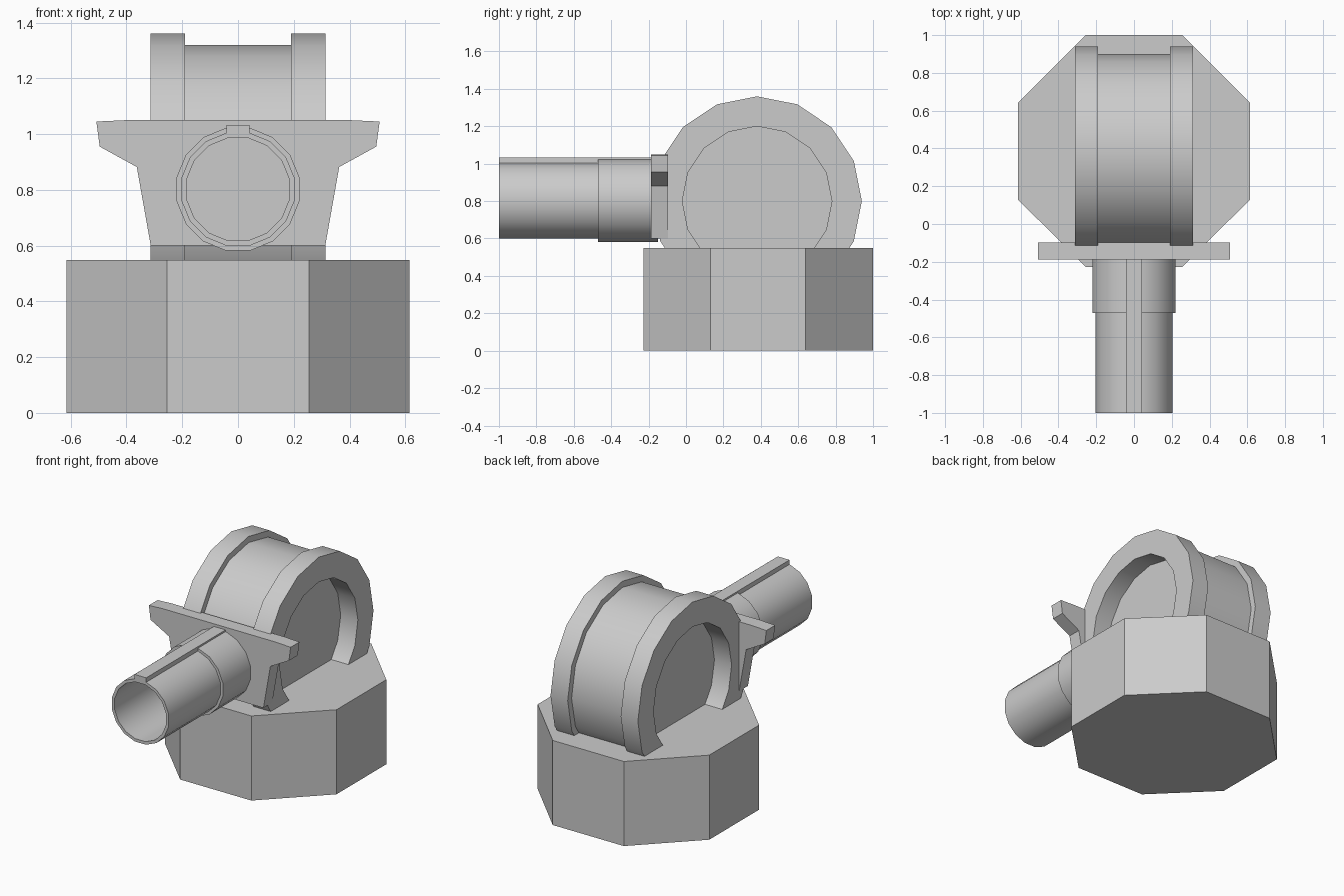
import bpy, bmesh, math
from mathutils import Vector

if "Cube" in bpy.data.objects:
    bpy.data.objects.remove(bpy.data.objects["Cube"])


def finish(name, bm):
    bmesh.ops.remove_doubles(bm, verts=bm.verts, dist=1e-5)
    bmesh.ops.recalc_face_normals(bm, faces=bm.faces)
    mesh = bpy.data.meshes.new(name)
    bm.to_mesh(mesh)
    bm.free()
    obj = bpy.data.objects.new(name, mesh)
    bpy.context.collection.objects.link(obj)
    return obj


def smooth(obj):
    bpy.ops.object.select_all(action='DESELECT')
    obj.select_set(True)
    bpy.context.view_layer.objects.active = obj
    bpy.ops.object.shade_smooth_by_angle(angle=math.radians(30))


def extrude(name, points, depth):
    """Extrude a planar outline along a vector."""
    bm = bmesh.new()
    face = bm.faces.new([bm.verts.new(p) for p in points])
    res = bmesh.ops.extrude_face_region(bm, geom=[face], use_keep_orig=True)
    top = [v for v in res['geom'] if isinstance(v, bmesh.types.BMVert)]
    bmesh.ops.translate(bm, verts=top, vec=Vector(depth))
    return finish(name, bm)


def lathe(name, profile, place, phase=0.0, n=16):
    """Turn a closed (radius, along-axis) profile; place maps (u, v, a) to a point."""
    bm = bmesh.new()
    rings = []
    for i in range(n):
        t = 2 * math.pi * (i + phase) / n
        rings.append([bm.verts.new(place(r * math.cos(t), r * math.sin(t), a))
                      for r, a in profile])
    m = len(profile)
    for i in range(n):
        p, q = rings[i], rings[(i + 1) % n]
        for j in range(m):
            k = (j + 1) % m
            if profile[j][0] == 0 and profile[k][0] == 0:
                continue
            vs = [p[j], p[k]]
            if profile[k][0] > 0:
                vs.append(q[k])
            if profile[j][0] > 0:
                vs.append(q[j])
            bm.faces.new(vs)
    obj = finish(name, bm)
    smooth(obj)
    return obj


# Octagonal base
half = [(0.255, -0.228), (0.615, 0.13), (0.615, 0.64), (0.255, 1.0)]
outline = half + [(-x, y) for x, y in reversed(half)]
extrude("base", [(x, y, 0) for x, y in outline], (0, 0, 0.548))

# Drum lying along x, with a raised rim at each end
def across(u, v, a):
    return (a, 0.38 + u, 0.8 + v)

lathe("drum_core", [(0, -0.19), (0.52, -0.19), (0.52, 0.19), (0, 0.19)], across)
for side, s in (("left", -1), ("right", 1)):
    lathe(side + "_rim", [(0.4, s * 0.19), (0.56, s * 0.19),
                          (0.56, s * 0.313), (0.4, s * 0.313)], across)

# Front shield plate with side wings
half = [(0.313, 0.6), (0.363, 0.882), (0.496, 0.955), (0.508, 1.045), (0.4, 1.05)]
outline = half + [(-x, z) for x, z in reversed(half)]
extrude("shield_plate", [(x, -0.187, z) for x, z in outline], (0, 0.09, 0))

# Hollow barrel and its sleeve, pointing to the front
def forward(u, v, a):
    return (u, a, 0.802 + v)

k = 1 / math.cos(math.pi / 16)
lathe("barrel", [(0, -0.2), (0.184 * k, -0.2), (0.184 * k, -1.0),
                 (0.203 * k, -1.0), (0.203 * k, -0.15), (0, -0.15)], forward, 0.5)
lathe("barrel_sleeve", [(0.195 * k, -0.47), (0.22 * k, -0.47),
                        (0.22 * k, -0.15), (0.195 * k, -0.15)], forward, 0.5)

# Rail on top of the barrel
extrude("sight_rail", [(-0.042, -1.0, 0.995), (0.042, -1.0, 0.995),
                       (0.042, -1.0, 1.033), (-0.042, -1.0, 1.033)], (0, 0.83, 0))
